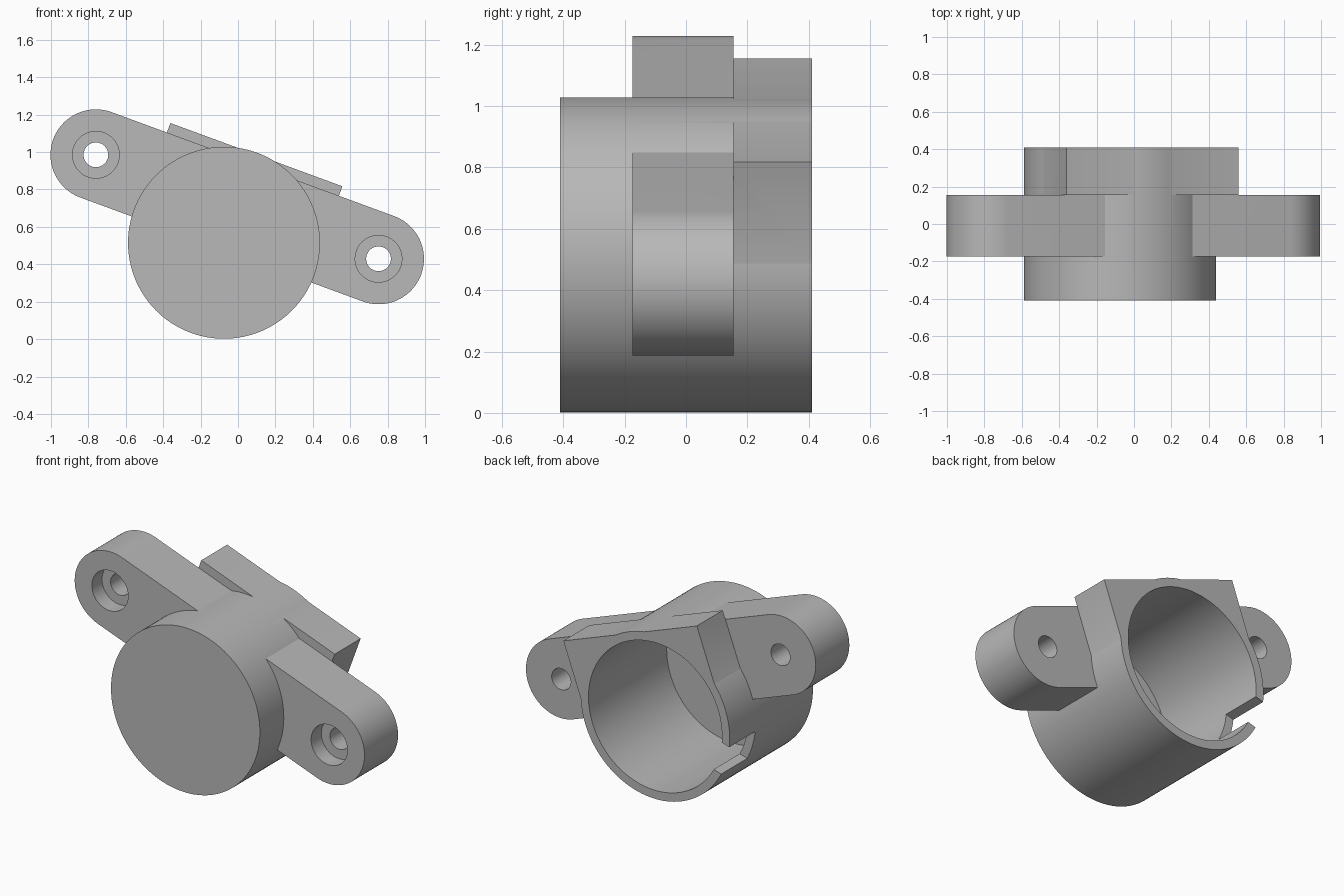
import bpy, bmesh
from math import sin, cos, pi, radians
from mathutils import Matrix

cube = bpy.data.objects.get("Cube")
if cube:
    bpy.data.objects.remove(cube, do_unlink=True)

grey = bpy.data.materials.new("plain grey")
grey.use_nodes = True
COLOUR = (0.48, 0.48, 0.48, 1)
grey.diffuse_color = COLOUR
grey.node_tree.nodes["Principled BSDF"].inputs["Base Color"].default_value = COLOUR


def arc(u, v, r, start=0.0, end=2 * pi, n=128, closed=True):
    """Points of an arc; a full circle leaves out its repeated last point."""
    steps = n if closed else n - 1
    return [(u + r * cos(start + (end - start) * i / steps),
             v + r * sin(start + (end - start) * i / steps)) for i in range(n)]


def prism(name, outline, y0, y1):
    """Extrude an outline in the x-z plane from y0 to y1."""
    bm = bmesh.new()
    face = bm.faces.new([bm.verts.new((u, y0, v)) for u, v in outline])
    side = bmesh.ops.extrude_face_region(bm, geom=[face])["geom"]
    moved = [g for g in side if isinstance(g, bmesh.types.BMVert)]
    bmesh.ops.translate(bm, verts=moved, vec=(0, y1 - y0, 0))
    bmesh.ops.recalc_face_normals(bm, faces=bm.faces)
    mesh = bpy.data.meshes.new(name)
    bm.to_mesh(mesh)
    bm.free()
    mesh.materials.append(grey)
    obj = bpy.data.objects.new(name, mesh)
    bpy.context.collection.objects.link(obj)
    return obj


def combine(target, tool, operation):
    """Apply a boolean and discard the tool object."""
    mod = target.modifiers.new("combine", 'BOOLEAN')
    mod.operation, mod.solver, mod.object = operation, 'EXACT', tool
    graph = bpy.context.evaluated_depsgraph_get()
    result = bpy.data.meshes.new_from_object(target.evaluated_get(graph))
    target.modifiers.clear()
    target.data = result
    bpy.data.objects.remove(tool, do_unlink=True)


FRONT, BACK = -0.41, 0.41
EAR_FRONT, EAR_BACK = -0.175, 0.155
HOLE_U, HOLE_V = 0.805, 0.205

# Round cup, with a flanged ear bar and a square collar behind it
body = prism("sensor_housing", arc(0, 0, 0.513), FRONT, BACK)
bar = (arc(HOLE_U, HOLE_V, 0.243, -pi / 2, pi / 2, 49, False)
       + arc(-HOLE_U, HOLE_V, 0.243, pi / 2, 3 * pi / 2, 49, False))
combine(body, prism("ear_bar", bar, EAR_FRONT, EAR_BACK), 'UNION')
collar = [(-0.49, -0.15), (0.49, -0.15), (0.49, 0.502), (-0.49, 0.502)]
combine(body, prism("square_collar", collar, EAR_BACK, BACK), 'UNION')

# Bore open to the back, leaving a thin front wall
combine(body, prism("bore", arc(0, 0, 0.46), -0.36, BACK + 0.1), 'DIFFERENCE')

# Counterbored screw holes
for side in (-1, 1):
    for radius, end in ((0.066, EAR_BACK + 0.1), (0.125, EAR_FRONT + 0.1)):
        hole = prism("screw_hole", arc(side * HOLE_U, HOLE_V, radius, n=64),
                     EAR_FRONT - 0.1, end)
        combine(body, hole, 'DIFFERENCE')

# Radial cable notch in the rim
a = radians(217)
notch = [(r * cos(a) - w * sin(a), r * sin(a) + w * cos(a))
         for r, w in ((0.38, -0.095), (0.6, -0.095), (0.6, 0.095), (0.38, 0.095))]
combine(body, prism("cable_notch", notch, EAR_BACK, BACK + 0.1), 'DIFFERENCE')

# Tilt and place the finished part
body.data.transform(Matrix.Translation((-0.075, 0, 0.515))
                    @ Matrix.Rotation(radians(20.2), 4, 'Y'))
bpy.ops.object.select_all(action='DESELECT')
body.select_set(True)
bpy.context.view_layer.objects.active = body
bpy.ops.object.shade_smooth_by_angle(angle=radians(20))
